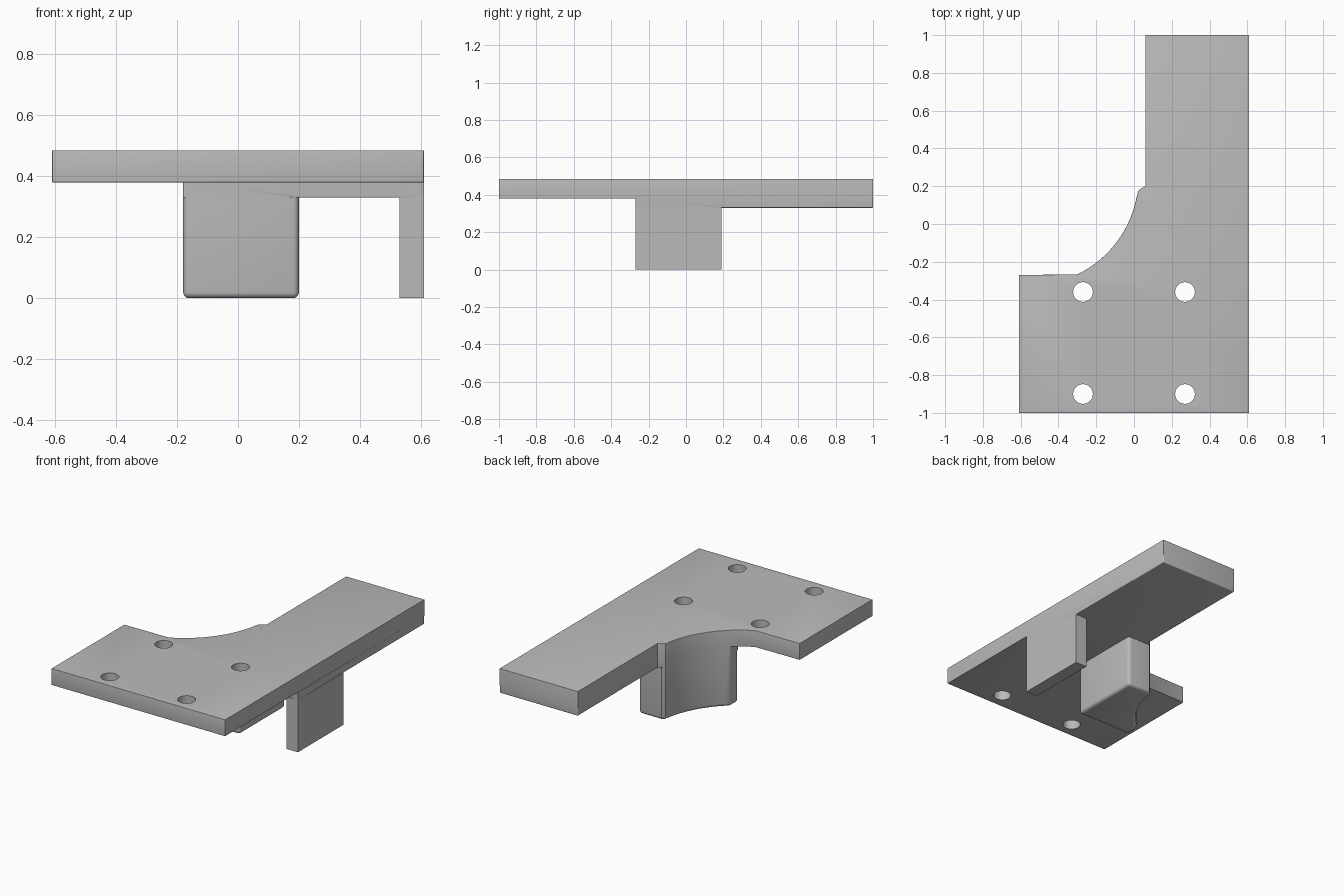
import bpy, bmesh, math

cube = bpy.data.objects.get("Cube")
if cube:
    bpy.data.objects.remove(cube)

grey = bpy.data.materials.new("plain grey")
grey.use_nodes = True
colour = (0.5, 0.5, 0.5, 1)
grey.diffuse_color = colour
grey.node_tree.nodes["Principled BSDF"].inputs["Base Color"].default_value = colour

R = 0.02                                   # edge rounding
BOTTOM, MID, UNDER, TOP = 0.0, 0.33, 0.38, 0.485
FRONT, BACK = -0.27, 0.19                  # extent of the hanging parts
CX, CY, RAD = -0.55, 0.25, 0.574           # scooped arc


def finish(name, mesh):
    obj = bpy.data.objects.new(name, mesh)
    bpy.context.collection.objects.link(obj)
    mesh.materials.append(grey)
    return obj


def smooth(obj):
    bpy.ops.object.select_all(action='DESELECT')
    obj.select_set(True)
    bpy.context.view_layer.objects.active = obj
    bpy.ops.object.shade_smooth_by_angle(angle=math.radians(32))


def prism(name, outline, z0, z1, rounded=None):
    """Extrude an outline; round the edges for which rounded(edge, a, b) holds."""
    bm = bmesh.new()
    face = bm.faces.new([bm.verts.new((x, y, z0)) for x, y in outline])
    new = bmesh.ops.extrude_face_region(bm, geom=[face])["geom"]
    for v in new:
        if isinstance(v, bmesh.types.BMVert):
            v.co.z = z1
    bmesh.ops.recalc_face_normals(bm, faces=bm.faces)
    if rounded:
        chosen = [e for e in bm.edges if rounded(e, e.verts[0].co, e.verts[1].co)]
        bmesh.ops.bevel(bm, geom=chosen, offset=R, segments=4, profile=0.5,
                        affect='EDGES', clamp_overlap=True)
    mesh = bpy.data.meshes.new(name)
    bm.to_mesh(mesh)
    bm.free()
    return finish(name, mesh)


def arc(a0, a1, n):
    angles = [math.radians(a0 + (a1 - a0) * i / n) for i in range(n + 1)]
    return [(CX + RAD * math.cos(a), CY + RAD * math.sin(a)) for a in angles]


def upright(e, a, b):
    return abs(a.z - b.z) > 0.01 and e.calc_face_angle_signed() > 0.7


def at_height(a, b, z):
    return abs(a.z - z) < 1e-4 and abs(b.z - z) < 1e-4


# Shared pieces of outline
lip = [(0.04, 0.19), (0.022, 0.175)]
long_arc = arc(-10, -49.9, 12)
end_arc = arc(-53, -64.2, 4)
arm = [(0.61, 1), (0.06, 1), (0.06, 0.2)]


# Top plate with arm
def plate_round(e, a, b):
    front_part = max(a.y, b.y) < FRONT + 0.001 or max(a.x, b.x) < -0.179
    return (upright(e, a, b) or at_height(a, b, TOP)
            or at_height(a, b, UNDER) and front_part)


plate = prism("top_plate",
              [(-0.61, -1), (0.61, -1), (0.61, FRONT)] + arm + lip + long_arc
              + end_arc + [(-0.61, FRONT)], UNDER, TOP, plate_round)

# Four screw holes
bm = bmesh.new()
for x in (-0.27, 0.27):
    for y in (-0.9, -0.36):
        ring = bmesh.ops.create_cone(bm, cap_ends=True, segments=40, radius1=0.052,
                                     radius2=0.052, depth=0.6)["verts"]
        bmesh.ops.translate(bm, verts=ring, vec=(x, y, UNDER))
cut_mesh = bpy.data.meshes.new("hole_cutter")
bm.to_mesh(cut_mesh)
bm.free()
cutter = finish("hole_cutter", cut_mesh)
cutter.hide_render = True
bpy.context.view_layer.objects.active = plate
mod = plate.modifiers.new("holes", 'BOOLEAN')
mod.operation = 'DIFFERENCE'
mod.object = cutter
bpy.ops.object.modifier_apply(modifier=mod.name)
bpy.data.objects.remove(cutter)


# Thicker layer under the rear half
def layer_round(e, a, b):
    if upright(e, a, b):
        return not (a.x > 0.6 and a.y < 0)
    gap = max(a.y, b.y) < FRONT + 0.001 and 0.19 < min(a.x, b.x) and max(a.x, b.x) < 0.54
    return at_height(a, b, MID) and (min(a.y, b.y) > BACK - 0.001 or gap)


layer = prism("rear_thickening",
              [(-0.18, FRONT), (0.2, FRONT), (0.53, FRONT), (0.61, FRONT), (0.61, BACK)]
              + arm + lip + long_arc, MID, UNDER, layer_round)

# Hanging block with the scooped side
block = prism("scooped_block",
              [(-0.18, FRONT), (0.2, FRONT), (0.2, BACK)] + lip + long_arc,
              BOTTOM, MID,
              lambda e, a, b: upright(e, a, b) or at_height(a, b, BOTTOM))

# Thin side tab
tab = prism("side_tab", [(0.53, FRONT), (0.61, FRONT), (0.61, BACK), (0.53, BACK)],
            BOTTOM, MID)

for part in (plate, layer, block, tab):
    smooth(part)
